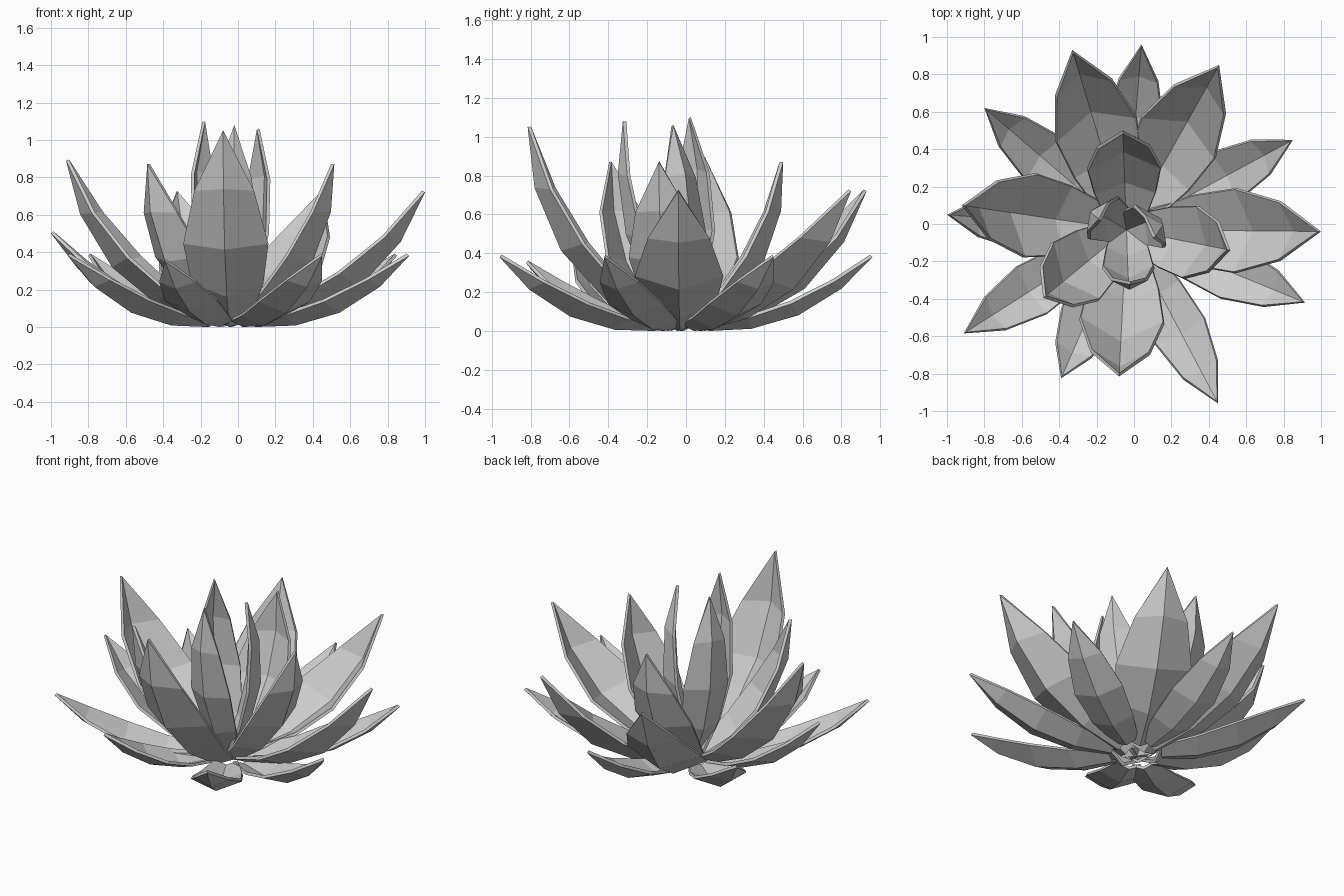
import bpy, bmesh
from math import atan2, cos, sin, radians
from mathutils import Vector

if "Cube" in bpy.data.objects:
    bpy.data.objects.remove(bpy.data.objects["Cube"])

# Single leaf colour
leaf = bpy.data.materials.new("pale_grey_leaf")
leaf.use_nodes = True
leaf.diffuse_color = (0.6, 0.6, 0.6, 1)
leaf.node_tree.nodes["Principled BSDF"].inputs["Base Color"].default_value = (0.6, 0.6, 0.6, 1)

CENTRE = Vector((-0.04, -0.03, 0))
UP = Vector((0, 0, 1))
# (position along the leaf, share of full width)
OUTLINE = [(0, 0.5), (0.22, 0.84), (0.49, 1), (0.77, 0.7)]


def petal(name, tip, half_width, bulge, base_radius, fold, setback, facing=None):
    """Creased leaf swept along a bowed midrib; its rims rise by fold and trail by setback."""
    tip = Vector(tip)
    if facing is None:
        facing = atan2(tip.y - CENTRE.y, tip.x - CENTRE.x)
    out = Vector((cos(facing), sin(facing), 0))
    side = UP.cross(out)
    base = CENTRE + out * base_radius
    chord = tip - base
    below = chord.cross(side).normalized()
    if below.z > 0:
        below = -below
    bend = (base + tip) / 2 + below * bulge * chord.length

    bm = bmesh.new()
    rows = []
    for t, w in OUTLINE:
        rib = base * (1 - t) ** 2 + bend * 2 * t * (1 - t) + tip * t * t
        tangent = ((bend - base) * (1 - t) + (tip - bend) * t).normalized()
        inward = tangent.cross(side).normalized()
        hw = half_width * w
        rim = inward * hw * fold - tangent * hw * setback * min(1, 2 * t)
        rows.append([bm.verts.new(rib + side * hw * s + rim * abs(s)) for s in (-1, 0, 1)])
    point = bm.verts.new(tip)
    for a, b in zip(rows, rows[1:]):
        for i in range(2):
            bm.faces.new((a[i], a[i + 1], b[i + 1], b[i]))
    for i in range(2):
        bm.faces.new((rows[-1][i], rows[-1][i + 1], point))

    # Turn the skin outward so the thickness grows toward the centre
    bm.normal_update()
    if sum(f.normal.dot(below) for f in bm.faces) < 0:
        bmesh.ops.reverse_faces(bm, faces=bm.faces[:])
    mesh = bpy.data.meshes.new(name)
    bm.to_mesh(mesh)
    bm.free()
    mesh.materials.append(leaf)
    obj = bpy.data.objects.new(name, mesh)
    bpy.context.collection.objects.link(obj)
    shell = obj.modifiers.new("thickness", "SOLIDIFY")
    shell.thickness = 0.018
    shell.offset = -1


# Low outer ring
outer = [(0.45, -0.96, 0.38), (0.915, -0.42, 0.38), (0.85, 0.45, 0.38), (0.04, 0.96, 0.38),
         (-0.80, 0.62, 0.38), (-1.0, 0.05, 0.5), (-0.91, -0.585, 0.38), (-0.39, -0.825, 0.35)]
for i, tip in enumerate(outer):
    petal(f"outer_leaf_{i + 1}", tip, 0.152, 0.25, 0.15, 0.42, 0)

# Large middle ring
middle = [(1.0, -0.04, 0.72), (0.455, 0.85, 0.72), (-0.33, 0.93, 0.72),
          (-0.92, 0.10, 0.89), (-0.08, -0.815, 1.05)]
for i, tip in enumerate(middle):
    petal(f"middle_leaf_{i + 1}", tip, 0.228, 0.31, 0.13, 0.52, 0.17)

# Upright inner ring
inner = [(0.515, -0.14, 0.87), (-0.06, 0.50, 0.87), (-0.485, -0.395, 0.87)]
for i, tip in enumerate(inner):
    petal(f"inner_leaf_{i + 1}", tip, 0.2, 0.31, 0.07, 0.48, 0.12)

# Nearly vertical heart leaves, facing three ways
heart = [((0.115, -0.065, 1.06), 35), ((-0.19, 0.025, 1.10), 145), ((-0.02, -0.325, 1.08), 270)]
for i, (tip, angle) in enumerate(heart):
    petal(f"heart_leaf_{i + 1}", tip, 0.14, 0.24, 0.01, 0.5, 0.12, radians(angle))
